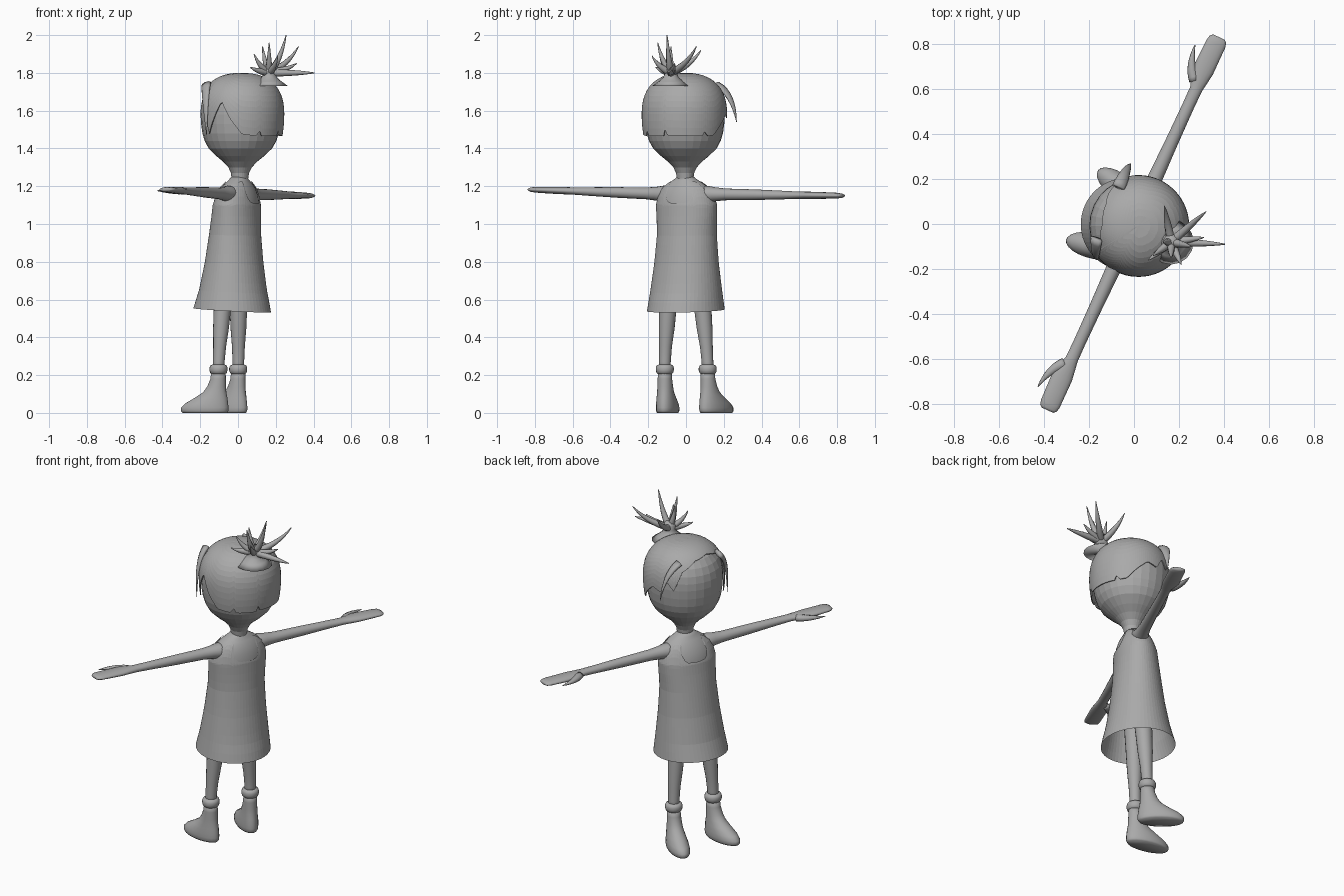
import bpy, bmesh, math
from mathutils import Matrix, Vector

if "Cube" in bpy.data.objects:
    bpy.data.objects.remove(bpy.data.objects["Cube"])

TURN = Matrix.Rotation(math.radians(-114.7), 4, 'Z')   # figure is modelled facing -y, then turned
grey = bpy.data.materials.new("plain_grey")
grey.diffuse_color = (0.4, 0.4, 0.4, 1)
grey.use_nodes = True
grey.node_tree.nodes["Principled BSDF"].inputs["Base Color"].default_value = grey.diffuse_color


def loft(name, rings, caps=True, closed=True, turn=True, smooth=True):
    """Skin a list of equal-length point rings."""
    bm = bmesh.new()
    rows = [[bm.verts.new(p) for p in ring] for ring in rings]
    n = len(rows[0])
    for a, b in zip(rows, rows[1:]):
        for i in range(n if closed else n - 1):
            j = (i + 1) % n
            bm.faces.new((a[i], a[j], b[j], b[i]))
    if caps:
        bm.faces.new(rows[0])
        bm.faces.new(rows[-1])
    bmesh.ops.remove_doubles(bm, verts=bm.verts, dist=0.0002)
    bmesh.ops.recalc_face_normals(bm, faces=bm.faces)
    me = bpy.data.meshes.new(name)
    bm.to_mesh(me)
    bm.free()
    if turn:
        me.transform(TURN)
    me.materials.append(grey)
    for p in me.polygons:
        p.use_smooth = smooth
    ob = bpy.data.objects.new(name, me)
    bpy.context.collection.objects.link(ob)
    return ob


def flat_ring(x, y, z, rx, ry, n=28):
    return [Vector((x + rx * math.sin(2 * math.pi * i / n),
                    y - ry * math.cos(2 * math.pi * i / n), z)) for i in range(n)]


def spike(name, a, b, c, r, turn=False, flat=1.0, n=8):
    """Tapered curved tube from a to c, bending by b."""
    a, b, c = Vector(a), Vector(b), Vector(c)
    rings = []
    for k in range(9):
        t = k / 8
        p = a * (1 - t) ** 2 + b * 2 * t * (1 - t) + c * t * t
        d = ((b - a) * (1 - t) + (c - b) * t).normalized()
        u = d.cross(Vector((0.3, 0.9, 0.1))).normalized()
        v = d.cross(u)
        w = r * (1 - t ** 1.6) + 0.002
        rings.append([p + u * w * flat * math.cos(2 * math.pi * i / n)
                      + v * w * math.sin(2 * math.pi * i / n) for i in range(n)])
    return loft(name, rings, turn=turn)


def lerp(table, x):
    for (x0, *v0), (x1, *v1) in zip(table, table[1:]):
        if x <= x1:
            t = (x - x0) / (x1 - x0)
            return [p + (q - p) * t for p, q in zip(v0, v1)]
    return list(table[-1][1:])


def dome(z, mid, top):
    return max(0.0, 1 - min(1, (z - mid) / (top - mid)) ** 2.4) ** (1 / 2.4)


# head and neck
prof = [(1.20, .05), (1.24, .044), (1.27, .048), (1.30, .062), (1.33, .09), (1.36, .127),
        (1.40, .168), (1.44, .19), (1.48, .202), (1.53, .209), (1.58, .212)]
prof += [(z, .212 * dome(z, 1.58, 1.785)) for z in (1.62, 1.66, 1.70, 1.735, 1.76, 1.775, 1.783)]
loft("head", [flat_ring(0, .010 + .005 * min(1, (z - 1.2) * 4), z, r, r) for z, r in prof], smooth=False)

# hair cap: lower edge height by direction (0 = front, + = left side)
EDGE = [(-180, 1.47), (-128, 1.465), (-125, 1.50), (-122, 1.465), (-110, 1.47), (-95, 1.53), (-80, 1.58),
        (-65, 1.56), (-55, 1.63), (-45, 1.58), (-33, 1.69), (-10, 1.74), (20, 1.755), (45, 1.735),
        (54, 1.69), (58, 1.56), (63, 1.48), (70, 1.53), (86, 1.65), (100, 1.55), (115, 1.475),
        (137, 1.465), (140, 1.505), (143, 1.465), (174, 1.465), (177, 1.50), (180, 1.47)]
rows = 15
rings = []
for k in range(rows):
    ring = []
    for deg in range(-180, 180, 3):
        e = lerp(EDGE, deg)[0]
        z = 1.80 - (1.80 - e) * (k / (rows - 1)) ** 1.8
        r = .226 * (dome(z, 1.58, 1.80) if z > 1.58 else 1 - .3 * ((1.58 - z) / .3) ** 2)
        a = math.radians(deg)
        ring.append(Vector((r * math.sin(a), .021 - r * math.cos(a), z)))
    rings.append(ring)
hair = loft("hair_cap", rings, caps=False, smooth=False)
mod = hair.modifiers.new("thickness", 'SOLIDIFY')
mod.thickness = .006
mod.offset = -1

# loose fringe strands
spike("right_fringe_strand", (-.12, -.13, 1.74), (-.215, -.13, 1.69), (-.237, -.125, 1.54), .028, True, .5)
spike("left_fringe_strand", (.13, -.125, 1.74), (.215, -.095, 1.68), (.212, -.085, 1.47), .028, True, .5)

# topknot and its spikes (placed directly in the final frame)
loft("topknot", [flat_ring(.165, -.08, z, r, r, 16) for z, r in
                 ((1.73, .10), (1.755, .065), (1.775, .042), (1.795, .033), (1.82, .036), (1.84, .022))],
     turn=False)
base = Vector((.165, -.08, 1.80))
TIPS = [(.255, -.10, 2.0), (.32, .055, 1.94), (.405, -.09, 1.80), (.135, .08, 1.92), (.065, -.16, 1.83),
        (.085, -.14, 1.90), (.165, -.15, 1.96), (.21, -.18, 1.89), (.31, -.06, 1.85), (.13, -.08, 1.94)]
for i, tip in enumerate(TIPS):
    t = Vector(tip)
    bend = base + Vector(((t.x - base.x) * .65, (t.y - base.y) * .65, (t.z - base.z) * .3))
    spike("topknot_spike_%d" % (i + 1), base, bend, t, .018)

# torso under the dress
TORSO = [(.85, .14, .11), (1.0, .155, .11), (1.10, .160, .108), (1.15, .150, .096), (1.19, .128, .080),
         (1.215, .098, .064), (1.235, .065, .05), (1.25, .044, .042)]
loft("torso", [flat_ring(0, -.005 + .012 * max(0, z - 1.1) / .15, z, a, b) for z, a, b in TORSO])

# dress: z, half width, half depth, centre x, centre y
DRESS = [(.54, .206, .208, .014, -.03), (.65, .192, .177, .01, -.025), (.80, .174, .150, .006, -.02),
         (.95, .163, .131, .002, -.016), (1.05, .168, .121, 0, -.01), (1.10, .170, .117, 0, -.007),
         (1.15, .158, .104, 0, -.003), (1.19, .136, .088, 0, 0), (1.215, .106, .072, 0, .003),
         (1.235, .075, .058, 0, .005)]
# top edge by angle from front or back: scooped neck, strap, arm hole
TOP = [(0, 1.11), (18, 1.113), (28, 1.135), (36, 1.21), (40, 1.225), (56, 1.225), (64, 1.19), (75, 1.15), (90, 1.13)]
rings = []
for k in range(19):
    ring = []
    for deg in range(0, 360, 6):
        a = math.radians(deg)
        t = math.degrees(math.asin(min(1, abs(math.sin(a)))))
        hem = .543 + .012 * math.cos(a)
        s = k / 18
        z = hem + (1.08 - hem) * s / .6 if s <= .6 else 1.08 + (lerp(TOP, t)[0] - 1.08) * (s - .6) / .4
        w, d, cx, cy = lerp(DRESS, max(z, .54))
        ring.append(Vector((cx + w * math.sin(a), cy - d * math.cos(a), z)))
    rings.append(ring)
loft("dress", rings, caps=False, smooth=False)

# arms with mitten hands: distance out, centre y, half width, half thickness
ARM = [(.08, 0, .05, .042), (.13, 0, .048, .044), (.17, 0, .038, .037), (.23, 0, .033, .031),
       (.40, 0, .029, .028), (.58, 0, .027, .022), (.66, 0, .028, .019), (.70, -.004, .038, .019),
       (.75, -.006, .047, .019), (.82, -.005, .046, .017), (.88, -.004, .045, .015),
       (.902, -.004, .040, .012), (.912, -.004, .028, .007)]
for side, s, rise in (("left", 1, .024), ("right", -1, -.008)):
    def arm_z(d):
        return 1.158 + rise * (d - .1) / .8
    rings = []
    for d, cy, w, h in ARM:
        rings.append([Vector((s * d, cy + w * math.cos(2 * math.pi * i / 16),
                              arm_z(d) + h * math.sin(2 * math.pi * i / 16))) for i in range(16)])
    loft(side + "_arm", rings)
    spike(side + "_thumb", (s * .69, -.022, arm_z(.7)), (s * .745, -.075, arm_z(.75)),
          (s * .835, -.086, arm_z(.8) - .003), .022, True, .8)

# legs, sock cuffs and boots, mirrored about x = 0.02
BOOT = [(.225, 0, .036, .038), (.18, -.002, .038, .041), (.14, -.010, .041, .050), (.11, -.020, .044, .062),
        (.08, -.040, .050, .088), (.05, -.064, .056, .116), (.028, -.074, .058, .128),
        (.01, -.075, .057, .128), (0, -.075, .052, .120)]
for side, s in (("left", 1), ("right", -1)):
    def at(x):
        return .02 + s * x
    loft(side + "_leg", [flat_ring(at(x), y, z, r, r, 18) for z, x, y, r in
                         ((.85, .075, -.02, .055), (.70, .09, -.028, .052), (.55, .102, -.035, .046),
                          (.45, .110, -.039, .042), (.35, .119, -.043, .034), (.27, .124, -.046, .031),
                          (.20, .125, -.047, .031))])
    loft(side + "_sock_cuff", [flat_ring(at(.125), -.047, z, r, r, 20) for z, r in
                               ((.205, .036), (.212, .044), (.225, .048), (.238, .048), (.25, .044), (.256, .032))])
    splay = Matrix.Translation((at(.125), -.047, 0)) @ Matrix.Rotation(s * math.radians(13), 4, 'Z')
    loft(side + "_boot", [[splay @ p for p in flat_ring(0, c, z, rx, ry, 24)] for z, c, rx, ry in BOOT])
